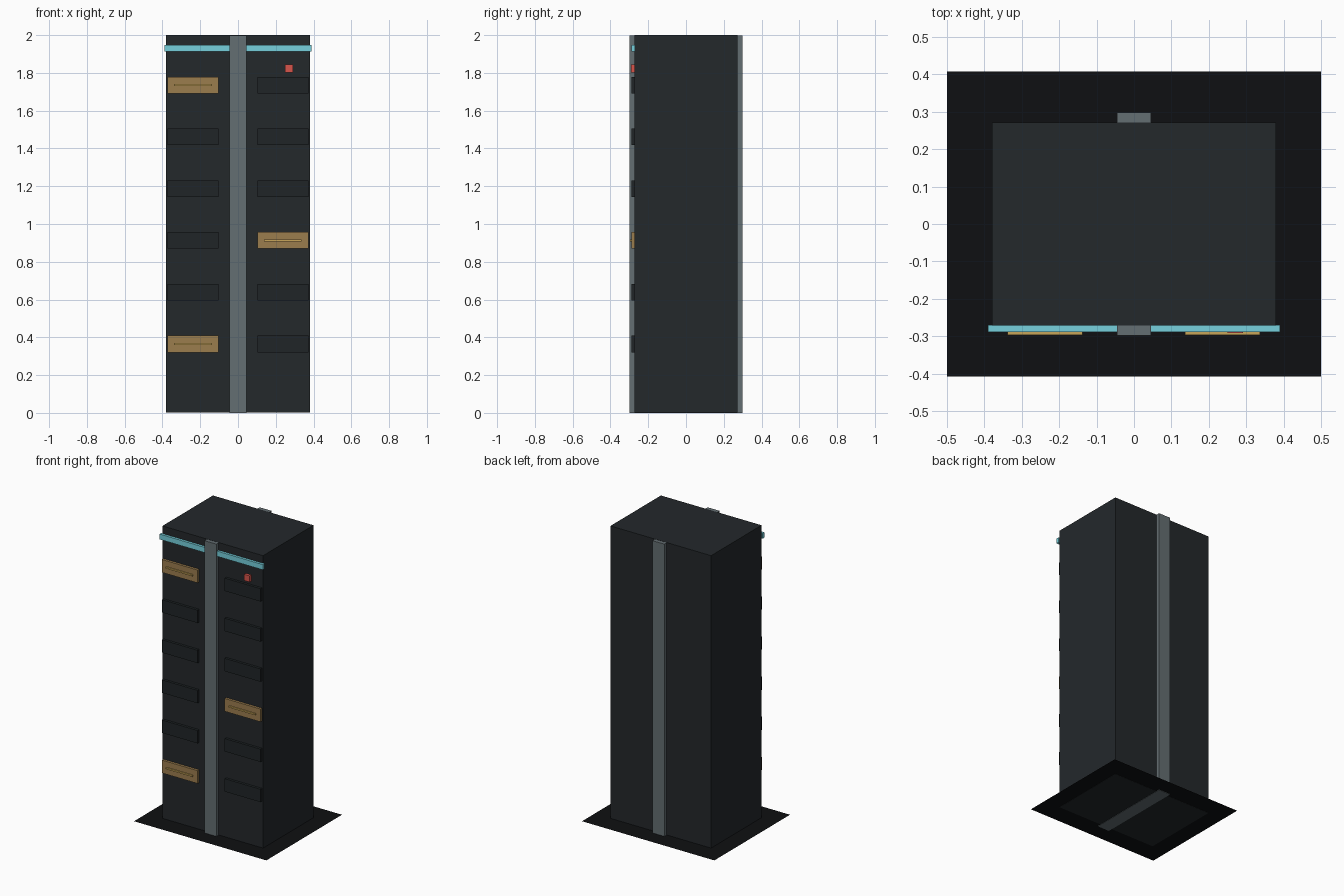
import bpy
from mathutils import Vector

default = bpy.data.objects.get("Cube")
if default:
    bpy.data.objects.remove(default, do_unlink=True)


def material(name, color):
    mat = bpy.data.materials.new(name)
    mat.use_nodes = True
    rgba = (*color, 1)
    mat.diffuse_color = rgba
    bsdf = mat.node_tree.nodes["Principled BSDF"]
    bsdf.inputs["Base Color"].default_value = rgba
    bsdf.inputs["Roughness"].default_value = 0.7
    return mat


def box(name, low, high, mat):
    low, high = Vector(low), Vector(high)
    bpy.ops.mesh.primitive_cube_add(size=1, location=(low + high) / 2)
    obj = bpy.context.object
    obj.name = name
    obj.scale = high - low
    bpy.ops.object.transform_apply(location=False, rotation=False, scale=True)
    obj.data.materials.append(mat)
    return obj


wall = material("dark wall", (0.017, 0.021, 0.024))
pane = material("dark window", (0.014, 0.018, 0.020))
steel = material("grey steel", (0.127, 0.156, 0.168))
amber = material("lit window", (0.33, 0.205, 0.076))
gold = material("gold light", (0.58, 0.38, 0.10))
cyan = material("cyan light", (0.18, 0.63, 0.72))
red = material("red light", (0.68, 0.09, 0.07))
black = material("black ground", (0.0045, 0.005, 0.006))

FRONT = -0.272   # front wall
FACE = -0.289    # outer face of the front fittings

# Ground sheet
bpy.ops.mesh.primitive_plane_add(size=1, location=(0, 0, 0.003))
base = bpy.context.object
base.name = "base_sheet"
base.scale = (1, 0.816, 1)
bpy.ops.object.transform_apply(location=False, rotation=False, scale=True)
base.data.materials.append(black)

# Tower and the rib that runs through it from front to back
box("tower_body", (-0.38, FRONT, 0.002), (0.38, -FRONT, 2), wall)
box("center_rib", (-0.045, -0.298, 0), (0.045, 0.298, 1.999), steel)

# Two columns of windows, some of them lit
lit = {("right", 0), ("left", 2), ("right", 5)}
for side, x in (("right", -0.238), ("left", 0.237)):
    for row in range(6):
        z = 0.365 + row * 0.274
        on = (side, row) in lit
        box(f"{side}_window_{row + 1}", (x - 0.135, FACE, z - 0.044),
            (x + 0.135, FRONT + 0.01, z + 0.044), amber if on else pane)
        if on:
            box(f"{side}_window_light_{row + 1}", (x - 0.1, -0.297, z - 0.005),
                (x + 0.1, FACE + 0.003, z + 0.005), gold)

# Light band and warning lamp
box("light_band", (-0.39, FACE, 1.912), (0.39, FRONT + 0.002, 1.948), cyan)
box("warning_lamp", (0.25, -0.291, 1.803), (0.292, FRONT + 0.002, 1.845), red)
